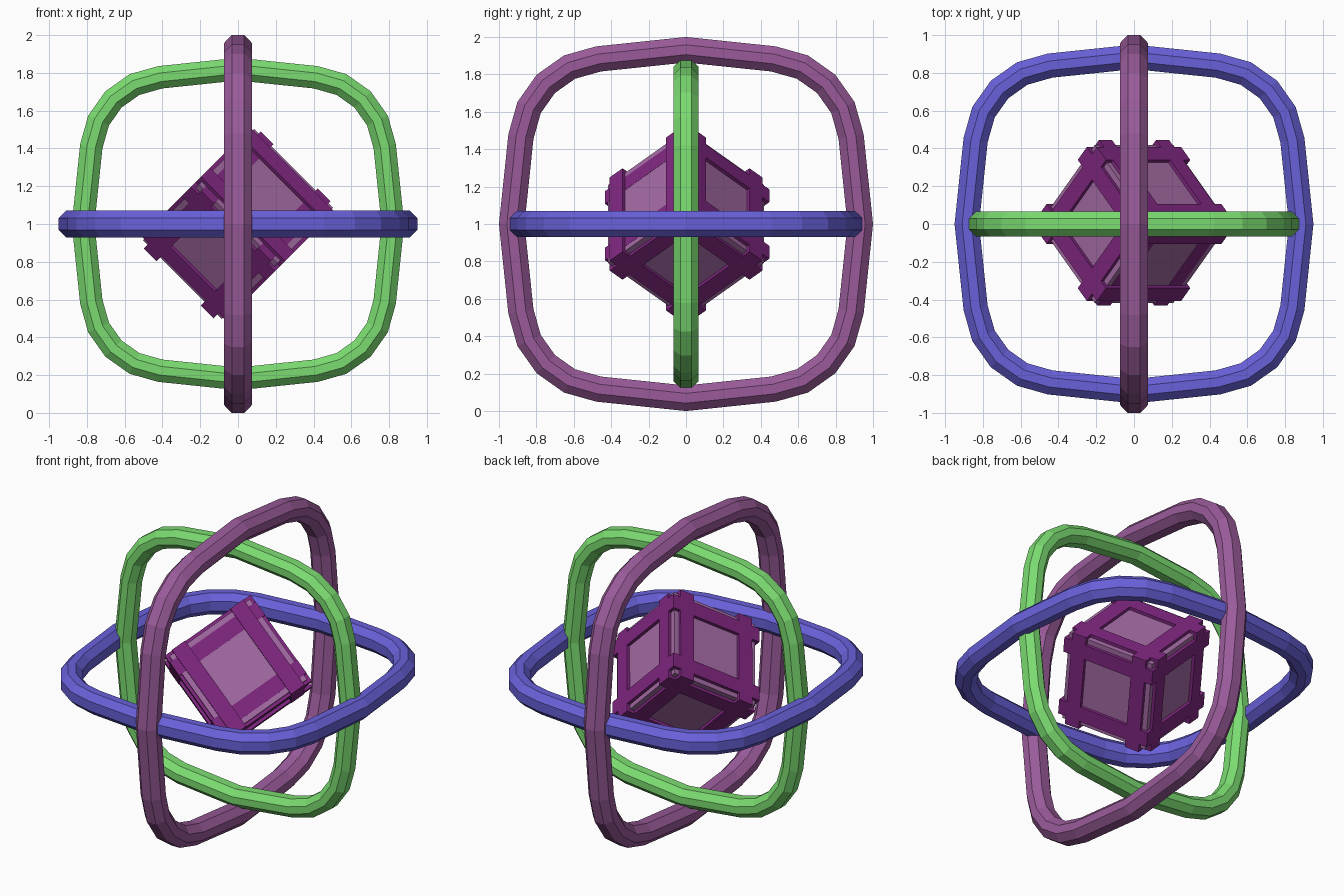
import bpy, bmesh
from math import sin, cos, radians, pi, sqrt
from mathutils import Vector, Matrix

if "Cube" in bpy.data.objects:
    bpy.data.objects.remove(bpy.data.objects["Cube"])


def material(name, rgb):
    m = bpy.data.materials.new(name)
    m.diffuse_color = (*[c ** 2.2 for c in rgb], 1)
    m.use_nodes = True
    m.node_tree.nodes["Principled BSDF"].inputs["Base Color"].default_value = m.diffuse_color
    return m


def finish(name, bm, mat, matrix):
    bmesh.ops.recalc_face_normals(bm, faces=bm.faces)
    me = bpy.data.meshes.new(name)
    bm.to_mesh(me)
    bm.free()
    me.materials.append(mat)
    ob = bpy.data.objects.new(name, me)
    ob.matrix_world = matrix
    bpy.context.collection.objects.link(ob)
    return ob


# Rounded-square outline: a slight peak on each side, arcs at the corners
quarter = [Vector((1.0, 0.0))]
for i in range(5):
    t = radians(6 + 78 * i / 4)
    quarter.append(Vector((0.4255 + 0.527 * cos(t), 0.4255 + 0.527 * sin(t))))
outline = [Matrix.Rotation(k * pi / 2, 2) @ p for k in range(4) for p in quarter]

# Octagonal bar section: (inset from the outline, height)
W, D = 0.0745, 0.136
section = [(0, -.033), (0, .033), (.042, W), (D - .042, W),
           (D, .033), (D, -.033), (D - .042, -W), (.042, -W)]


def ring(name, mat, size, rotation):
    bm = bmesh.new()
    loops = []
    n = len(outline)
    for i, p in enumerate(outline):
        e1 = (p - outline[i - 1]).normalized()
        e2 = (outline[(i + 1) % n] - p).normalized()
        n1, n2 = Vector((e1.y, -e1.x)), Vector((e2.y, -e2.x))
        miter = (n1 + n2) / (1 + n1.dot(n2))
        loops.append([bm.verts.new((*(p - miter * d), h)) for d, h in section])
    for i in range(n):
        a, b = loops[i], loops[(i + 1) % n]
        for j in range(8):
            k = (j + 1) % 8
            bm.faces.new((a[j], a[k], b[k], b[j]))
    finish(name, bm, mat,
           Matrix.Translation((0, 0, 1)) @ rotation @ Matrix.Scale(size, 4))


# Three nested rings at right angles
ring("outer_ring", material("purple", (.60, .36, .60)), 1.0, Matrix.Rotation(pi / 2, 4, 'Y'))
ring("middle_ring", material("blue", (.41, .38, .85)), 0.95, Matrix.Identity(4))
ring("inner_ring", material("green", (.48, .86, .44)), 0.88, Matrix.Rotation(pi / 2, 4, 'X'))

# Tilted crate frame: local axes of the cube
s = sqrt(0.5)
a, b, c = Vector((s, 0, -s)), Vector((.5, s, .5)), Vector((.5, -s, .5))
crate = Matrix.Translation((0, 0, 1)) @ Matrix((a, b, c)).transposed().to_4x4()


def box(name, mat, lo, hi):
    bm = bmesh.new()
    bmesh.ops.create_cube(bm, size=1)
    for v in bm.verts:
        v.co = Vector([lo[i] if v.co[i] < 0 else hi[i] for i in range(3)])
    return finish(name, bm, mat, crate)


E, H = 0.295, 0.315
box("crate_core", material("light_purple", (.64, .42, .64)), (-E,) * 3, (E,) * 3)

# Pairs of straps round the crate in each direction
strap_mat = material("dark_purple", (.50, .17, .50))
for axis in range(3):
    for side in (-1, 1):
        lo, hi = [-H] * 3, [H] * 3
        lo[axis], hi[axis] = sorted((side * .165, side * .262))
        if axis == 0:
            hi[2] = E + .001   # flush on the front upper face
        box("crate_strap", strap_mat, lo, hi)
